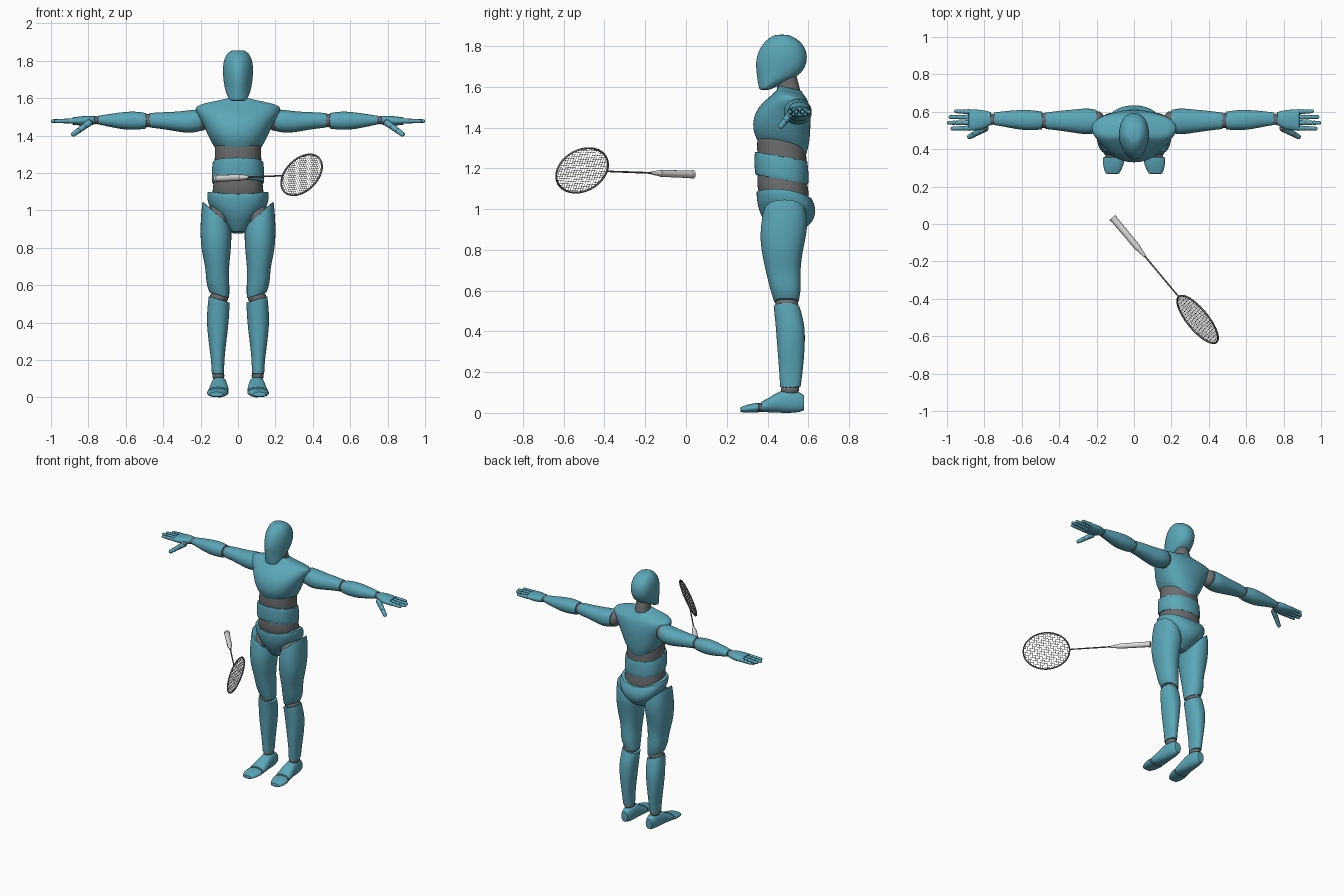
import bpy, bmesh, math
from mathutils import Vector, Matrix

cube = bpy.data.objects.get("Cube")
if cube:
    bpy.data.objects.remove(cube)


def material(name, *rgb):
    m = bpy.data.materials.new(name)
    m.use_nodes = True
    m.diffuse_color = (*rgb, 1)
    m.node_tree.nodes["Principled BSDF"].inputs["Base Color"].default_value = (*rgb, 1)
    return m


teal = material("teal shell", .105, .385, .48)
grey = material("joint grey", .145, .15, .155)
dark = material("frame grey", .16, .16, .16)
string = material("string grey", .5, .5, .5)
light = material("grip grey", .72, .72, .72)


def finish(name, bm, mat, mirror=False, subdivide=False):
    bmesh.ops.recalc_face_normals(bm, faces=bm.faces)
    for f in bm.faces:
        f.smooth = True
    me = bpy.data.meshes.new(name)
    bm.to_mesh(me)
    bm.free()
    me.materials.append(mat)
    ob = bpy.data.objects.new(name, me)
    bpy.context.collection.objects.link(ob)
    if mirror:
        mod = ob.modifiers.new("Mirror", "MIRROR")
        mod.use_mirror_merge = False
    if subdivide:
        mod = ob.modifiers.new("Subdivision", "SUBSURF")
        mod.levels = mod.render_levels = 2


def loft(name, axis, rings, mat, mirror=False, tilt=0, bow=0, power=2.3, front=None, rim=.75):
    """Rings are (position, u0, u1, v0, v1[, slope along u])."""
    bm = bmesh.new()
    crease = bm.edges.layers.float.new("crease_edge")
    sides, loops = 12, []
    for t, u0, u1, v0, v1, *slope in rings:
        loop = []
        for i in range(sides):
            a = math.tau * i / sides
            c, s = math.cos(a), math.sin(a)
            e = 2 / (front if front and s < 0 else power)
            du = math.copysign(abs(c) ** e, c) * (u1 - u0) * .52
            dv = math.copysign(abs(s) ** e, s) * (v1 - v0) * .52
            h = t + tilt * dv + bow * du * du + (slope[0] * du if slope else 0)
            u, v = (u0 + u1) / 2 + du, (v0 + v1) / 2 + dv
            co = {"x": (h, u, v), "y": (u, h, v), "z": (u, v, h)}[axis]
            loop.append(bm.verts.new(co))
        loops.append(loop)
    for a, b in zip(loops, loops[1:]):
        for i in range(sides):
            j = (i + 1) % sides
            bm.faces.new((a[i], a[j], b[j], b[i]))
    for loop in (loops[0], loops[-1]):
        cap = bm.faces.new(loop)
        for e in cap.edges:
            e[crease] = rim
            e.smooth = False
    finish(name, bm, mat, mirror, True)


def torso(name, rings, mat, **kw):
    loft(name, "z", [(z, -w, w, f, b) for z, w, f, b in rings], mat, **kw)


def ball(name, centre, size, mat):
    bm = bmesh.new()
    bmesh.ops.create_uvsphere(bm, u_segments=20, v_segments=12, radius=1)
    bmesh.ops.transform(bm, verts=bm.verts,
                        matrix=Matrix.Translation(centre) @ Matrix.Diagonal((*size, 1)))
    finish(name, bm, mat, True)


def rod(name, a, b, r1, r2, mat, mirror=False):
    a, b = Vector(a), Vector(b)
    bm = bmesh.new()
    bmesh.ops.create_cone(bm, cap_ends=True, segments=12, radius1=r1, radius2=r2,
                          depth=(b - a).length)
    turn = (b - a).to_track_quat("Z", "Y").to_matrix().to_4x4()
    bmesh.ops.transform(bm, verts=bm.verts, matrix=Matrix.Translation((a + b) / 2) @ turn)
    for e in bm.edges:
        e.smooth = e.calc_face_angle(0) < 1
    finish(name, bm, mat, mirror)


# Head and neck
torso("head", [(1.585, .042, .36, .41), (1.615, .06, .353, .47), (1.655, .072, .347, .56),
               (1.71, .08, .34, .592), (1.76, .082, .348, .595), (1.805, .076, .37, .578),
               (1.84, .058, .405, .54), (1.856, .032, .44, .5)], teal, front=1.7, rim=.3)
torso("neck", [(1.53, .056, .45, .57), (1.59, .05, .45, .56), (1.66, .046, .435, .54)], grey)

# Torso shells over a grey core
torso("chest", [(1.295, .09, .36, .59), (1.35, .135, .327, .605), (1.42, .168, .33, .61),
                (1.48, .195, .36, .612), (1.525, .225, .405, .605), (1.56, .232, .44, .595),
                (1.577, .13, .45, .575), (1.594, .06, .455, .565)], teal, tilt=-.22)
torso("abdomen_core", [(1.02, .13, .37, .6), (1.1, .14, .342, .605), (1.17, .125, .36, .59),
                       (1.28, .125, .345, .592), (1.36, .122, .355, .585)], grey, tilt=-.2)
torso("waist", [(1.145, .138, .34, .6), (1.2, .141, .335, .602), (1.26, .135, .338, .595)],
      teal, tilt=-.18)
torso("pelvis", [(.88, .036, .42, .52), (.925, .085, .385, .6), (.965, .13, .362, .628),
                 (1.015, .167, .348, .64), (1.068, .163, .346, .615)], teal, tilt=-.12, bow=1.1)

# Legs
ball("hip_joints", (.107, .478, .965), (.072, .096, .07), grey)
loft("thighs", "z", [(.982, .04, .19, .378, .59, .9), (.92, .036, .2, .368, .597, .4),
                     (.85, .035, .201, .364, .585), (.77, .04, .192, .375, .568),
                     (.69, .05, .172, .393, .56), (.61, .046, .171, .412, .565),
                     (.545, .047, .152, .433, .553, .3)], teal, True)
ball("knee_joints", (.102, .495, .533), (.05, .056, .04), grey)
loft("shins", "z", [(.125, .074, .14, .462, .562), (.2, .074, .143, .458, .572),
                    (.3, .062, .158, .45, .582), (.41, .049, .168, .442, .585),
                    (.48, .046, .163, .435, .57), (.524, .045, .157, .43, .556, .3)],
     teal, True)
ball("ankle_joints", (.105, .51, .115), (.032, .045, .032), grey)
loft("feet", "y", [(.58, .075, .125, .012, .085), (.545, .062, .138, 0, .112),
                   (.47, .056, .145, 0, .116), (.41, .05, .155, .003, .075),
                   (.37, .05, .162, .004, .055)], teal, True, rim=.5)
ball("toe_joints", (.107, .365, .026), (.048, .025, .022), grey)
loft("toes", "y", [(.358, .05, .165, .003, .05), (.31, .056, .167, 0, .044),
                   (.268, .08, .15, .004, .028)], teal, True, rim=.5)

# Arms
ball("shoulder_joints", (.195, .545, 1.483), (.04, .058, .058), grey)
loft("upper_arms", "x", [(.2, .487, .61, 1.425, 1.54), (.25, .477, .62, 1.412, 1.537),
                         (.32, .488, .612, 1.42, 1.527), (.4, .5, .605, 1.435, 1.525),
                         (.474, .508, .595, 1.443, 1.52)], teal, True)
ball("elbow_joints", (.482, .553, 1.48), (.035, .04, .036), grey)
loft("forearms", "x", [(.49, .506, .6, 1.437, 1.52), (.55, .5, .61, 1.43, 1.53),
                       (.62, .505, .61, 1.432, 1.525), (.7, .522, .602, 1.45, 1.513),
                       (.75, .53, .596, 1.46, 1.505)], teal, True)
ball("wrist_joints", (.76, .56, 1.482), (.025, .03, .022), grey)
loft("palms", "x", [(.765, .53, .597, 1.46, 1.503), (.81, .502, .612, 1.45, 1.507),
                    (.885, .498, .612, 1.458, 1.497)], teal, True)


def digit(name, start, end, radius):
    """Three tapering segments with grey knuckles."""
    a, b = Vector(start), Vector(end)
    for k in range(3):
        p, q = a.lerp(b, k / 3), a.lerp(b, (k + .9) / 3)
        rod(f"{name}_segment_{k + 1}", p, q, radius, radius * .86, teal, True)
        ball(f"{name}_knuckle_{k + 1}", p, [radius * .9] * 3, grey)
        radius *= .9
    ball(name + "_tip", b - (b - a) * .035, [radius * .95] * 3, teal)


tips = {"index_finger": .975, "middle_finger": .995, "ring_finger": .985, "little_finger": .955}
for i, (name, tip) in enumerate(tips.items()):
    y = .513 + i * .029
    digit(name, (.88, y, 1.478), (tip, y + (i - 1.5) * .002, 1.477), .014)
digit("thumb", (.795, .512, 1.468), (.882, .465, 1.405), .019)

# Racket, placed by its own axes: along the shaft, across the head
butt, centre = Vector((-.115, .035, 1.17)), Vector((.34, -.51, 1.19))
along = (centre - butt).normalized()
side = Vector((-along.y, along.x, 0)).normalized()
across = side * .45 + Vector((0, 0, .89))
across = (across - along * across.dot(along)).normalized()
half_long, half_wide = .158, .122


def wires(name, paths, radius, mat, closed=False):
    cu = bpy.data.curves.new(name, "CURVE")
    cu.dimensions = "3D"
    cu.bevel_depth, cu.bevel_resolution = radius, 1
    for path in paths:
        sp = cu.splines.new("POLY")
        sp.points.add(len(path) - 1)
        for pt, (u, v) in zip(sp.points, path):
            pt.co = (*(centre + along * u + across * v), 1)
        sp.use_cyclic_u = closed
    cu.materials.append(mat)
    ob = bpy.data.objects.new(name, cu)
    bpy.context.collection.objects.link(ob)


oval = [(half_long * math.cos(a), half_wide * math.sin(a))
        for a in (math.tau * i / 64 for i in range(64))]
wires("racket_frame", [oval], .005, dark, True)
count, strings = 20, []
for i in range(1, count):
    k = 2 * i / count - 1
    r = math.sqrt(1 - k * k)
    strings.append([(-half_long * r, k * half_wide), (half_long * r, k * half_wide)])
    strings.append([(k * half_long, -half_wide * r), (k * half_long, half_wide * r)])
wires("racket_strings", strings, .001, string)

neck_end, cone_start = butt + along * .27, butt + along * .21
rod("racket_shaft", neck_end, centre - along * half_long, .0045, .004, dark)
rod("racket_cone", cone_start, neck_end, .016, .007, light)
rod("racket_grip", butt + along * .012, cone_start, .0185, .017, light)
rod("racket_butt_cap", butt, butt + along * .015, .021, .02, light)
